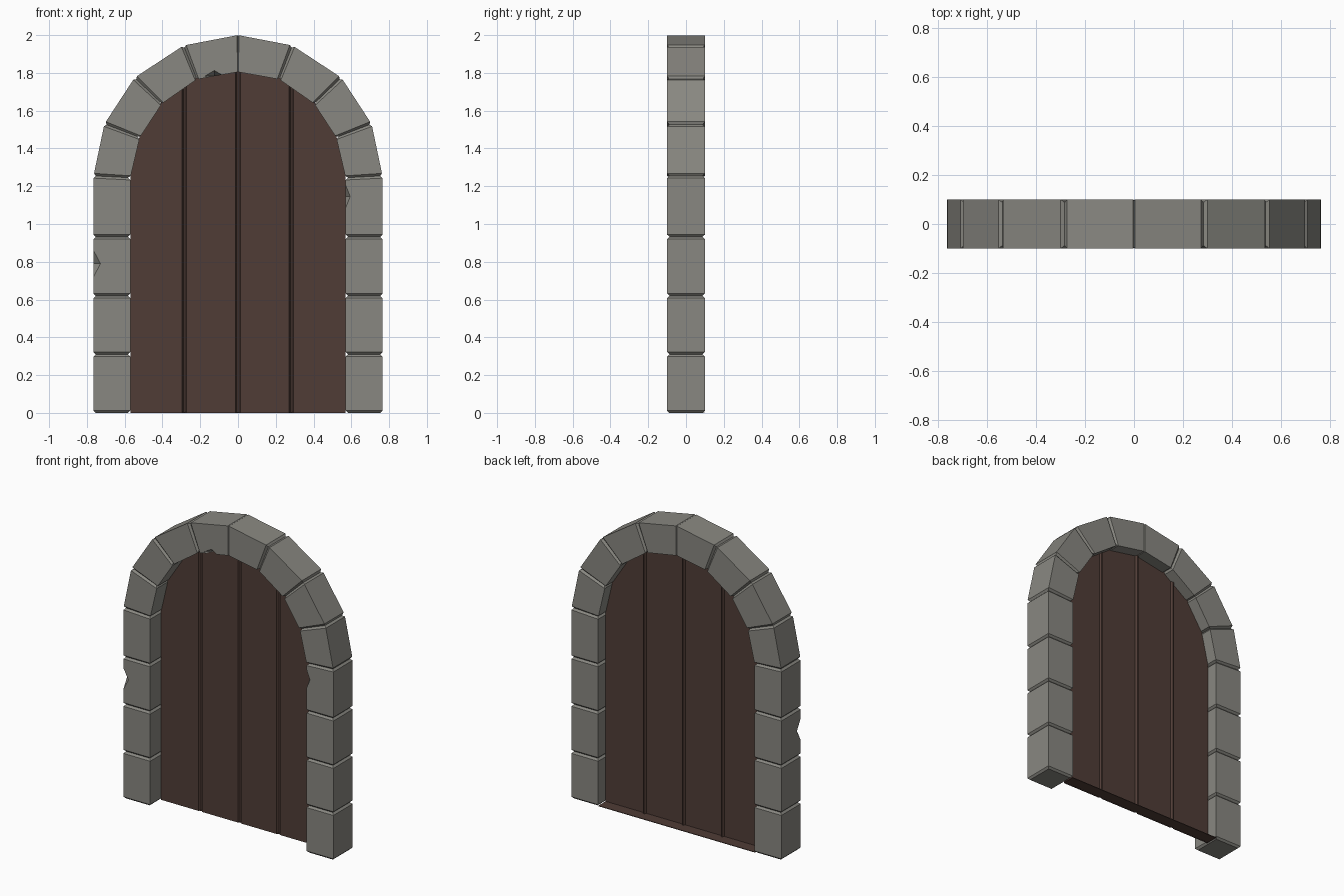
import bpy, bmesh
from mathutils import Vector

if "Cube" in bpy.data.objects:
    bpy.data.objects.remove(bpy.data.objects["Cube"])


def material(name, rgb):
    m = bpy.data.materials.new(name)
    m.diffuse_color = (*rgb, 1)
    m.use_nodes = True
    m.node_tree.nodes["Principled BSDF"].inputs["Base Color"].default_value = m.diffuse_color
    return m


STONE = material("grey stone", (0.25, 0.245, 0.22))
WOOD = material("dark brown wood", (0.08, 0.046, 0.037))


def finish(name, bm, mat):
    bmesh.ops.recalc_face_normals(bm, faces=bm.faces)
    me = bpy.data.meshes.new(name)
    bm.to_mesh(me)
    bm.free()
    ob = bpy.data.objects.new(name, me)
    bpy.context.collection.objects.link(ob)
    if mat:
        me.materials.append(mat)
    return ob


# joints on the right half, bottom to crown: inner (x, z), outer (x, z)
JOINTS = [((.57, 0), (.765, 0)), ((.57, .31), (.765, .31)), ((.57, .62), (.765, .62)),
          ((.57, .932), (.765, .932)), ((.57, 1.245), (.765, 1.255)),
          ((.52, 1.458), (.707, 1.53)), ((.403, 1.637), (.547, 1.775)),
          ((.218, 1.766), (.288, 1.945)), ((0, 1.805), (0, 2.0))]
HALF = 0.1


def stone(name, a, b, side, ca, cb):
    """Block between two joints, chamfered only round its joint ends."""
    ai, ao, bi, bo = [Vector((p[0] * side, 0, p[1])) for p in (*a, *b)]
    length = ((bi - ai).length + (bo - ao).length) / 2
    bm = bmesh.new()
    rings = []
    for t, inset in ((0, ca), (ca / length, 0), (1 - cb / length, 0), (1, cb)):
        i, o = ai.lerp(bi, t), ao.lerp(bo, t)
        d = (o - i).normalized() * inset
        y = Vector((0, HALF - inset, 0))
        rings.append([bm.verts.new(p) for p in (i + d - y, o - d - y, o - d + y, i + d + y)])
    for r, s in zip(rings, rings[1:]):
        for k in range(4):
            n = (k + 1) % 4
            bm.faces.new((r[k], r[n], s[n], s[k]))
    bm.faces.new(rings[0])
    bm.faces.new(rings[-1])
    return finish(name, bm, STONE)


stones = {}
for side, label in ((-1, "left"), (1, "right")):
    for n in range(8):
        part = "jamb" if n < 4 else "arch"
        stones[side, n] = stone(f"{part}_stone_{label}_{n + 1}", JOINTS[n], JOINTS[n + 1],
                                side, 0.012, 0.004 if n == 7 else 0.012)


# chips knocked out of three front edges
def chip(ob, centre, size):
    bm = bmesh.new()
    bmesh.ops.create_uvsphere(bm, u_segments=4, v_segments=2, radius=1)
    for v in bm.verts:
        v.co = Vector(centre) + Vector([c * s for c, s in zip(v.co, size)])
    cutter = finish("chip_cutter", bm, None)
    cutter.hide_render = True
    mod = ob.modifiers.new("chip", 'BOOLEAN')
    mod.operation = 'DIFFERENCE'
    mod.solver = 'EXACT'
    mod.object = cutter
    bpy.context.view_layer.objects.active = ob
    bpy.ops.object.modifier_apply(modifier=mod.name)
    bpy.data.objects.remove(cutter)


chip(stones[-1, 2], (-.765, -HALF, .79), (.037, .04, .07))
chip(stones[1, 3], (.57, -HALF, 1.145), (.024, .04, .06))
chip(stones[-1, 7], (-.125, -HALF, 1.783), (.05, .05, .03))


# plank door: a thin sheet with grooves, reaching just into the arch
def arch_height(x):
    x = abs(x)
    pts = [j[0] for j in JOINTS[4:]]
    for (x0, z0), (x1, z1) in zip(pts, pts[1:]):
        if x1 <= x <= x0:
            return z1 + (z0 - z1) * (x - x1) / (x0 - x1) + 0.01
    return pts[0][1]


FRONT, THICK = 0.015, 0.008
cols = {s * j[0][0]: FRONT for j in JOINTS[4:8] for s in (-1, 1)}
for g in (-.285, 0, .283):
    for dx, dy in ((-.012, 0), (-.004, .013), (.004, .013), (.012, 0)):
        cols[g + dx] = FRONT + dy
bm = bmesh.new()
rows = []
for x in sorted(cols):
    y, z = cols[x], arch_height(x)
    rows.append([bm.verts.new(p) for p in ((x, y, 0), (x, y, z), (x, y + THICK, z), (x, y + THICK, 0))])
for a, b in zip(rows, rows[1:]):
    for k in range(4):
        n = (k + 1) % 4
        bm.faces.new((a[k], a[n], b[n], b[k]))
bm.faces.new(rows[0])
bm.faces.new(rows[-1])
finish("plank_door", bm, WOOD)

# thin ledge behind the foot of the door
bm = bmesh.new()
bmesh.ops.create_cube(bm, size=1)
for v in bm.verts:
    v.co = Vector((v.co.x * 1.14, .059 + v.co.y * .078, .003 + v.co.z * .004))
finish("door_sill", bm, WOOD)
